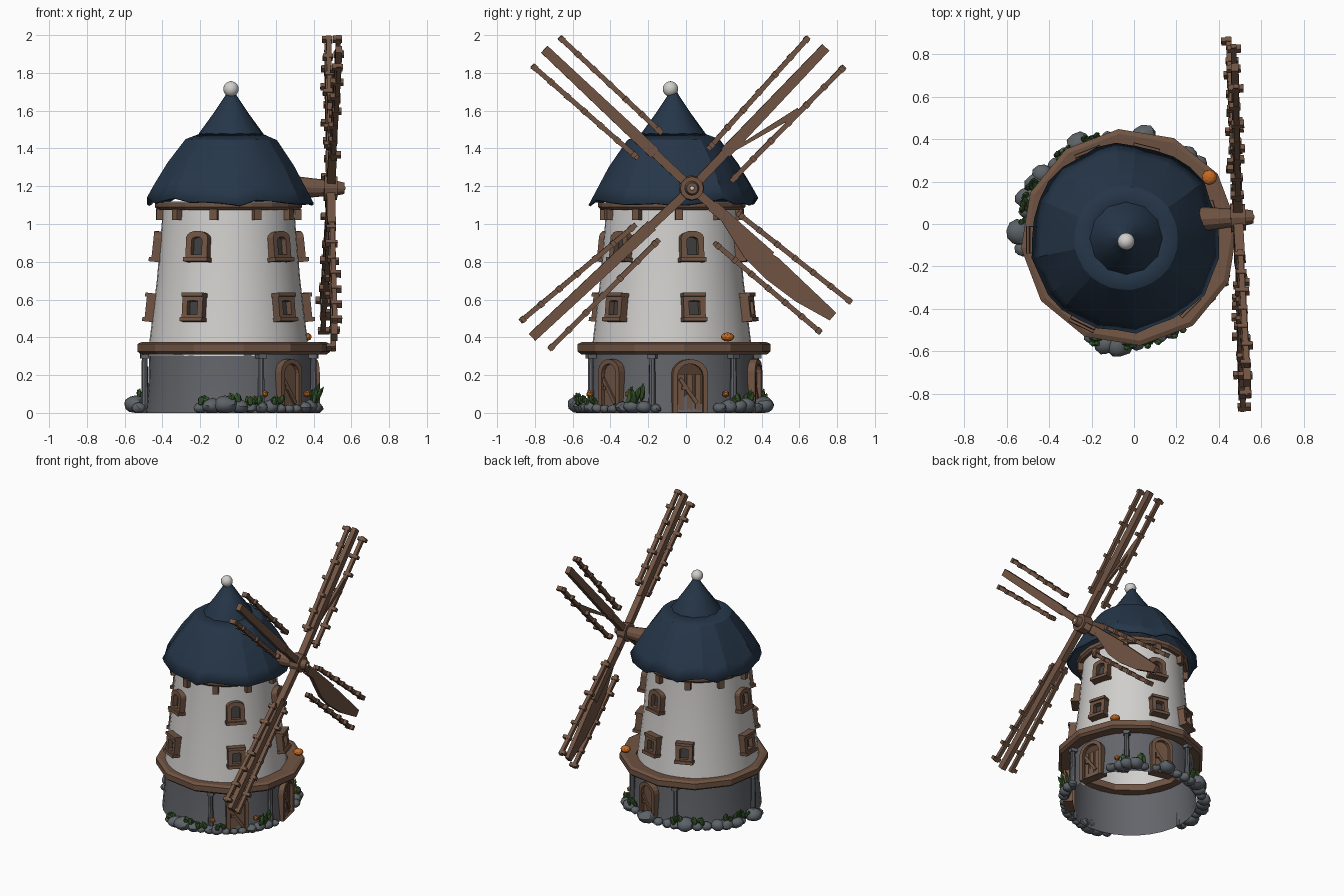
import bpy, bmesh, math, random
from mathutils import Matrix, Vector

if "Cube" in bpy.data.objects:
    bpy.data.objects.remove(bpy.data.objects["Cube"])
random.seed(4)
C = Vector((-0.05, -0.075, 0))          # tower axis
U = random.uniform


def mat(name, r, g, b):
    m = bpy.data.materials.new(name)
    m.diffuse_color = (r, g, b, 1)
    m.use_nodes = True
    m.node_tree.nodes["Principled BSDF"].inputs["Base Color"].default_value = m.diffuse_color
    return m


BROWN = mat("wood brown", .165, .09, .057)
DARK = mat("dark wood", .085, .046, .03)
WHITE = mat("plaster white", .64, .625, .605)
BLUE = mat("roof blue", .019, .037, .066)
GREY = mat("base grey", .125, .13, .145)
ROCK = mat("rock grey", .11, .125, .14)
GREEN = mat("leaf green", .04, .10, .025)
ORANGE = mat("orange", .55, .14, .015)
PANE = mat("window pane", .052, .05, .05)


def finish(bm, name, mats, smooth=None):
    bmesh.ops.recalc_face_normals(bm, faces=bm.faces)
    me = bpy.data.meshes.new(name)
    bm.to_mesh(me)
    bm.free()
    ob = bpy.data.objects.new(name, me)
    bpy.context.collection.objects.link(ob)
    for m in mats:
        me.materials.append(m)
    if smooth:
        bpy.ops.object.select_all(action='DESELECT')
        ob.select_set(True)
        bpy.context.view_layer.objects.active = ob
        bpy.ops.object.shade_smooth_by_angle(angle=math.radians(smooth))
    return ob


def lathe(name, prof, n, m, smooth=None, centre=C, closed=False, jitter=None, phase=0):
    bm = bmesh.new()
    rings = []
    for k, (r, z) in enumerate(prof):
        ring = []
        for i in range(n):
            a = 2 * math.pi * i / n + phase
            dr, dz = jitter(k, i) if jitter else (0, 0)
            ring.append(bm.verts.new(centre + Vector(((r + dr) * math.cos(a), (r + dr) * math.sin(a), z + dz))))
        rings.append(ring)
    pairs = list(zip(rings, rings[1:])) + ([(rings[-1], rings[0])] if closed else [])
    for a, b in pairs:
        for i in range(n):
            j = (i + 1) % n
            bm.faces.new((a[i], a[j], b[j], b[i]))
    return finish(bm, name, [m], smooth)


def place(az, r, z, tilt=0):
    """Local x points out of the wall, y along it, z up."""
    a = math.radians(az)
    return (Matrix.Translation(C + Vector((r * math.cos(a), r * math.sin(a), z)))
            @ Matrix.Rotation(a, 4, 'Z') @ Matrix.Rotation(-math.radians(tilt), 4, 'Y'))


def box(bm, M, size, at=(0, 0, 0)):
    bmesh.ops.create_cube(bm, size=1, matrix=M @ Matrix.Translation(at) @ Matrix.Diagonal((*size, 1)))


def arch(w, h, rise, n=8):
    pts = [(-w / 2, 0), (w / 2, 0)]
    for i in range(n + 1):
        a = math.pi * i / n
        pts.append((w / 2 * math.cos(a), h - rise + rise * math.sin(a)))
    return pts


def framed_opening(bm, M, w, h, rise, t, d, back, foot, panel=1):
    """Arched frame with a recessed panel in its own material."""
    outer = arch(w, h, rise)
    inner = [(y, z + foot) for y, z in arch(w - 2 * t, h - t - foot, max(rise - t * .5, .004))]
    loops = [[bm.verts.new(M @ Vector((x, y, z))) for y, z in p]
             for x, p in ((-.03, outer), (d, outer), (d, inner), (back, inner))]
    n = len(outer)
    for a, b in zip(loops, loops[1:]):
        for i in range(n):
            bm.faces.new((a[i], a[(i + 1) % n], b[(i + 1) % n], b[i]))
    bm.faces.new(loops[-1]).material_index = panel


# masonry: base, tower, open underneath
lathe("base_wall", [(.45, 0), (.435, .16), (.43, .33)], 32, GREY, 40, centre=C + Vector((.01, .003, 0)))
lathe("tower", [(.43, .30), (.42, .37), (.38, .7), (.354, 1.0), (.348, 1.12)], 40, WHITE, 40)
# balcony and eave ring
lathe("balcony", [(.40, .315), (.495, .31), (.513, .325), (.513, .365), (.49, .375), (.40, .365)],
      12, BROWN, centre=Vector((-.022, -.063, 0)), closed=True, phase=.1)
lathe("eave_ring", [(.33, 1.075), (.375, 1.075), (.39, 1.09), (.39, 1.115), (.33, 1.115)], 20, BROWN, closed=True)
bm = bmesh.new()
for i in range(10):
    box(bm, place(i * 36 + 6, .36, 1.05), (.05, .04, .06))
finish(bm, "eave_pegs", [BROWN])

# roof: ragged pleated skirt, cap and ball
RC = Vector((-.037, -.067, 0))
rag = [(U(-.016, .01), U(-.015, .035)) for _ in range(30)]


def ragged(k, i):
    f = (1, .9, .5, .15, 0)[k]
    return rag[i][0] * f, rag[i][1] * f


roof = lathe("roof_skirt", [(.447, 1.112), (.405, 1.19), (.34, 1.31), (.245, 1.445), (.15, 1.485)],
             30, BLUE, 14, centre=RC, jitter=ragged)
s = roof.modifiers.new("thickness", 'SOLIDIFY')
s.thickness = .012
lathe("roof_cap", [(.14, 1.455), (.175, 1.465), (.17, 1.48), (.09, 1.59), (.03, 1.68), (.02, 1.70)],
      12, BLUE, 25, centre=RC)
bm = bmesh.new()
bmesh.ops.create_uvsphere(bm, u_segments=16, v_segments=10, radius=.041,
                          matrix=Matrix.Translation(RC + Vector((0, -.015, 1.715))))
finish(bm, "roof_ball", [WHITE], 60)

# windows: arched upper row, square lower row
bm = bmesh.new()
for az in (16, 76, -45, -115, 180):
    M = place(az, .362, .80, 6)
    framed_opening(bm, M, .125, .16, .035, .032, .048, .015, .035)
    box(bm, M, (.1, .14, .022), (.012, 0, .008))
for az in (16, 76, -45, -116, 180, 112):
    M = place(az, .396, .485, 6)
    framed_opening(bm, M, .12, .135, .006, .03, .05, .015, .03)
    box(bm, M, (.1, .13, .022), (.012, 0, .006))
    box(bm, M, (.09, .125, .02), (.015, 0, .137))
finish(bm, "windows", [BROWN, PANE])

# doors: dark open one in the middle, planked ones at the sides
bm = bmesh.new()
for az, w, h in ((12, .19, .285), (-45, .155, .285), (76, .16, .285)):
    M = place(az, .438, 0)
    framed_opening(bm, M, w, h, w * .42, .025, .036, .012, .004, 1 if az == 12 else 0)
    for y in (-.045, 0, .045) if az == 12 else ():
        box(bm, M, (.012, .03, .19), (.014, y, .11))
    box(bm, M @ Matrix.Rotation(math.radians(35), 4, 'X'), (.012, .02, .16), (.024, .06, .1))
    box(bm, M, (.015, .02, .02), (.025, -.035, .13))
finish(bm, "doors", [BROWN, DARK])

# balcony posts
bm = bmesh.new()
for az, r in ((-68, .462), (-13, .462), (45, .462), (105, .462), (184, .445)):
    M = place(az, r, .16)
    bmesh.ops.create_cone(bm, cap_ends=True, segments=8, radius1=.02, radius2=.015, depth=.32, matrix=M)
    box(bm, M, (.045, .045, .025), (0, 0, .14))
finish(bm, "balcony_posts", [GREY])

# sails, given as y,z points in a slightly turned plane
HUB = Vector((.49, .03, 1.19))
N = Vector((1, .04, -.018)).normalized()


def P(y, z):
    return Vector((HUB.x - .04 * (y - HUB.y) + .018 * (z - HUB.z), y, z))


def beam(bm, a, b, w, depth, w2=None):
    d = (b - a).normalized()
    s = N.cross(d)
    vs = [bm.verts.new(p + s * i * ww / 2 + N * j * depth / 2)
          for p, ww in ((a, w), (b, w2 or w)) for i, j in ((-1, -1), (1, -1), (1, 1), (-1, 1))]
    for f in ((0, 1, 2, 3), (4, 5, 6, 7), (0, 1, 5, 4), (1, 2, 6, 5), (2, 3, 7, 6), (3, 0, 4, 7)):
        bm.faces.new([vs[i] for i in f])


SAILS = [  # name, spar tip, two rails (start, end)
    ("upper_right", (.74, 1.935), ((.116, 1.395), (.65, 1.99)), ((.238, 1.225), (.84, 1.835))),
    ("upper_left", (-.75, 1.925), ((-.127, 1.48), (-.67, 1.99)), ((-.254, 1.347), (-.815, 1.84))),
    ("lower_left", (-.815, .40), ((-.143, .918), (-.725, .334)), ((-.265, .997), (-.877, .483))),
    ("lower_right", (.45, .83), ((.148, .902), (.715, .424)), ((.27, 1.06), (.876, .584)))]
for name, tip, *rails in SAILS:
    bm = bmesh.new()
    tip = P(*tip)
    mid = HUB.lerp(tip, .25)
    beam(bm, HUB, mid, .045, .045)
    beam(bm, mid, tip, .062, .035, .05)
    for a, b in rails:
        a, b = P(*a), P(*b)
        beam(bm, a, b, .026, .026)
        d = (b - a).normalized()
        for i in range(7):                # stubs of the rungs
            c = a.lerp(b, (i + .25) / 6.4) + N * U(-.012, .012)
            beam(bm, c - d * .012, c + d * .012, .032, U(.045, .068))
    if name == "upper_right":             # loose slat
        beam(bm, P(.25, 1.39), P(.60, 1.60), .014, .02, .035)
    if name == "lower_right":             # torn board
        pts = [(.16, 1.06), (.33, .92), (.49, .82), (.795, .53), (.76, .49), (.58, .59), (.42, .71), (.31, .82)]
        f = bm.faces.new([bm.verts.new(P(*p) - N * .012) for p in pts])
        r = bmesh.ops.extrude_face_region(bm, geom=[f])
        bmesh.ops.translate(bm, vec=N * .03, verts=[v for v in r["geom"] if isinstance(v, bmesh.types.BMVert)])
    finish(bm, "sail_" + name, [BROWN])

# hub and shaft
q = N.to_track_quat('Z', 'Y').to_matrix().to_4x4()
bm = bmesh.new()
for off, r1, r2, dep in ((-.10, .06, .042, .17), (.0, .068, .062, .07), (.05, .04, .03, .045)):
    bmesh.ops.create_cone(bm, cap_ends=True, segments=12, radius1=r1, radius2=r2, depth=dep,
                          matrix=Matrix.Translation(HUB + N * off) @ q)
bmesh.ops.create_cone(bm, cap_ends=True, segments=8, radius1=.035, radius2=.035, depth=.3,
                      matrix=Matrix.Translation(HUB - N * .3) @ q)
finish(bm, "hub", [BROWN])
bm = bmesh.new()
bmesh.ops.create_icosphere(bm, subdivisions=2, radius=.014, matrix=Matrix.Translation(HUB + N * .066))
finish(bm, "hub_pin", [WHITE], 60)

# rocks round the foot, (angle, radius)
bm = bmesh.new()
ROCKS = [(-108, .035), (-100, .05), (-92, .058), (-83, .045), (-76, .035), (-69, .04), (-62, .045), (-55, .032),
         (-48, .028), (-41, .028), (-33, .038), (-26, .045), (-18, .04), (-10, .03), (32, .035), (39, .045),
         (46, .048), (53, .052), (60, .035), (70, .035), (79, .055), (90, .035), (99, .04), (106, .035), (115, .065),
         (124, .045), (132, .04), (141, .05), (148, .05), (156, .052), (163, .035), (176, .058), (185, .035)]
for az, r in ROCKS:
    M = place(az, .478 + (.015 if r > .045 else 0), r * .75) @ Matrix.Rotation(U(0, 6), 4, 'Z')
    g = bmesh.ops.create_icosphere(bm, subdivisions=2, radius=r,
                                   matrix=M @ Matrix.Diagonal((U(.9, 1.1), U(.85, 1.2), .8, 1)))
    for v in g["verts"]:
        v.co += Vector((U(-1, 1), U(-1, 1), U(-1, 1))) * r * .07
        v.co.z = max(v.co.z, 0)
finish(bm, "rocks", [ROCK], 35)

# leafy plants and small orange blooms
bm = bmesh.new()
for az, h in ((-104, .07), (-86, .08), (-74, .07), (-22, .13), (-60, .07), (42, .08), (55, .10), (108, .10),
              (125, .09), (150, .10), (159, .11), (172, .06)):
    for k in range(6):
        M = place(az + U(-4, 4), .49 + U(-.015, .025), .03 + h * U(.35, .6))
        M = M @ Matrix.Rotation(U(-.5, .5), 4, 'X') @ Matrix.Rotation(U(-.1, .6), 4, 'Y')
        bmesh.ops.create_icosphere(bm, subdivisions=1, radius=1,
                                   matrix=M @ Matrix.Diagonal((.013, .018, h * .42, 1)))
finish(bm, "plants", [GREEN])
bm = bmesh.new()
for az, z in ((-66, .10), (-29, .10), (37, .10)):
    bmesh.ops.create_icosphere(bm, subdivisions=1, radius=.02, matrix=place(az, .475, z))
bmesh.ops.create_icosphere(bm, subdivisions=2, radius=1, matrix=Matrix.Translation((.355, .22, .402))
                           @ Matrix.Diagonal((.036, .036, .024, 1)))
finish(bm, "orange_blooms", [ORANGE])
